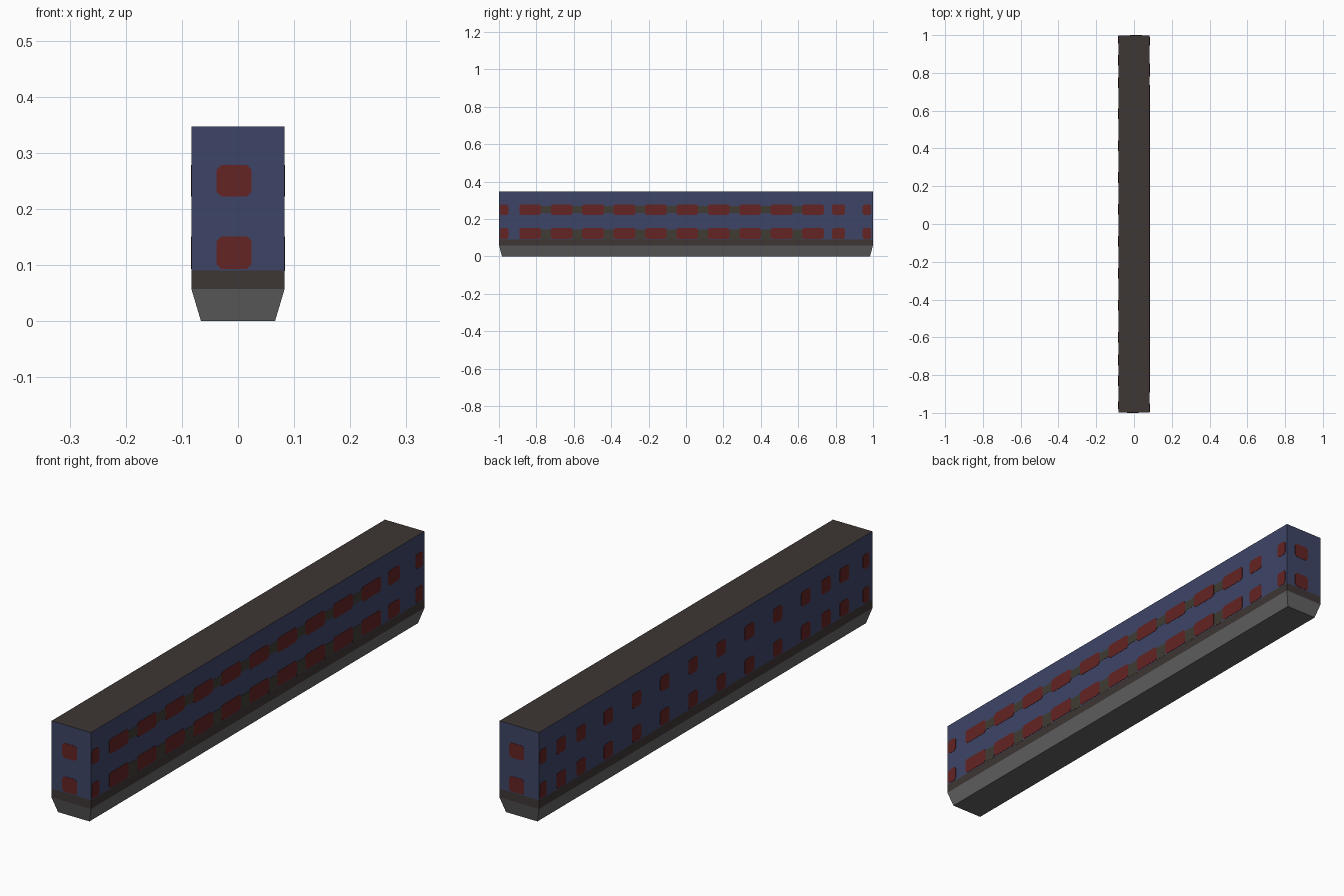
import bpy, bmesh, math
from mathutils import Vector

if "Cube" in bpy.data.objects:
    bpy.data.objects.remove(bpy.data.objects["Cube"])

HX, HY, TOP = 0.083, 0.999, 0.347

def mat(name, c):
    m = bpy.data.materials.new(name)
    m.diffuse_color = (*c, 1)
    m.use_nodes = True
    m.node_tree.nodes["Principled BSDF"].inputs["Base Color"].default_value = m.diffuse_color
    return m

BLUE = mat("dull blue", (0.048, 0.059, 0.135))
RED = mat("dark red", (0.125, 0.017, 0.017))
BROWN = mat("dark brown", (0.047, 0.037, 0.035))
GREY = mat("mid grey", (0.125, 0.125, 0.128))
OLIVE = mat("dark olive", (0.050, 0.045, 0.035))

def finish(name, bm, mats):
    bmesh.ops.recalc_face_normals(bm, faces=bm.faces[:])
    me = bpy.data.meshes.new(name)
    bm.to_mesh(me)
    bm.free()
    for m in mats:
        me.materials.append(m)
    ob = bpy.data.objects.new(name, me)
    bpy.context.collection.objects.link(ob)
    return ob

# Hull: stacked rectangles, coloured by height
levels = [(0, 0.066, 0.984), (0.057, HX, HY), (0.09, HX, HY), (TOP, HX, HY)]
bm = bmesh.new()
rings = [[bm.verts.new((sx * x, sy * y, z)) for sx, sy in ((-1, -1), (1, -1), (1, 1), (-1, 1))]
         for z, x, y in levels]
for a, b in zip(rings, rings[1:]):
    for i in range(4):
        j = (i + 1) % 4
        bm.faces.new((a[i], a[j], b[j], b[i]))
bm.faces.new(rings[0][::-1])
bm.faces.new(rings[-1])
for f in bm.faces:
    z = f.calc_center_median().z
    f.material_index = 0 if z < 0.05 else 1 if z < 0.09 or z > 0.34 else 2
finish("body", bm, [GREY, BROWN, BLUE])

# Thin plates on the walls; side is (normal, along direction)
SIDES = {"right": (Vector((1, 0, 0)), Vector((0, 1, 0)), HX),
         "left": (Vector((-1, 0, 0)), Vector((0, 1, 0)), HX),
         "front": (Vector((0, -1, 0)), Vector((1, 0, 0)), HY),
         "back": (Vector((0, 1, 0)), Vector((1, 0, 0)), HY)}

def plate(bm, side, u0, u1, z0, z1, lift=0.001, r=0.008):
    n, along, d = SIDES[side]
    r = min(r, (u1 - u0) * 0.3)
    pts = [(u0 + r, z0), (u1 - r, z0), (u1, z0 + r), (u1, z1 - r),
           (u1 - r, z1), (u0 + r, z1), (u0, z1 - r), (u0, z0 + r)] if r else \
          [(u0, z0), (u1, z0), (u1, z1), (u0, z1)]
    a, b = [[bm.verts.new(n * (d + h) + along * u + Vector((0, 0, z))) for u, z in pts]
            for h in (-0.002, lift)]
    bm.faces.new(a[::-1])
    bm.faces.new(b)
    for i in range(len(pts)):
        j = (i + 1) % len(pts)
        bm.faces.new((a[i], a[j], b[j], b[i]))

# Window spans along each wall
right = [(-0.995, -0.95)] + [(-0.833 + 0.168 * i - 0.058, -0.833 + 0.168 * i + 0.058) for i in range(10)]
right += [(0.78, 0.85), (0.945, 0.99)]
left_mid = [0.975, 0.867, 0.747] + [0.584 - 0.169 * i for i in range(8)] + [-0.72, -0.83, -0.96]
left = [(c - 0.028, c + 0.028) if abs(c) < 0.95 else (c - 0.02, c + 0.02) for c in left_mid]
spans = {"right": right, "left": left, "front": [(-0.038, 0.024)], "back": [(-0.02, 0.042)]}
ROWS = {"upper": (0.222, 0.278), "lower": (0.093, 0.151)}

for row, (z0, z1) in ROWS.items():
    for side, list_ in spans.items():
        bm = bmesh.new()
        for u0, u1 in list_:
            plate(bm, side, u0, u1, z0, z1)
        finish(f"{row}_{side}_windows", bm, [RED])
    # Dark pieces between the right-hand windows
    bm = bmesh.new()
    for (_, a), (b, _) in list(zip(right, right[1:]))[1:-2]:
        if row == "upper":
            plate(bm, "right", a, b, 0.232, 0.268, 0.0006, 0)
        else:
            plate(bm, "right", a, b, 0.089, 0.143, 0.0006, 0)
    finish(f"{row}_right_gaps", bm, [OLIVE])
